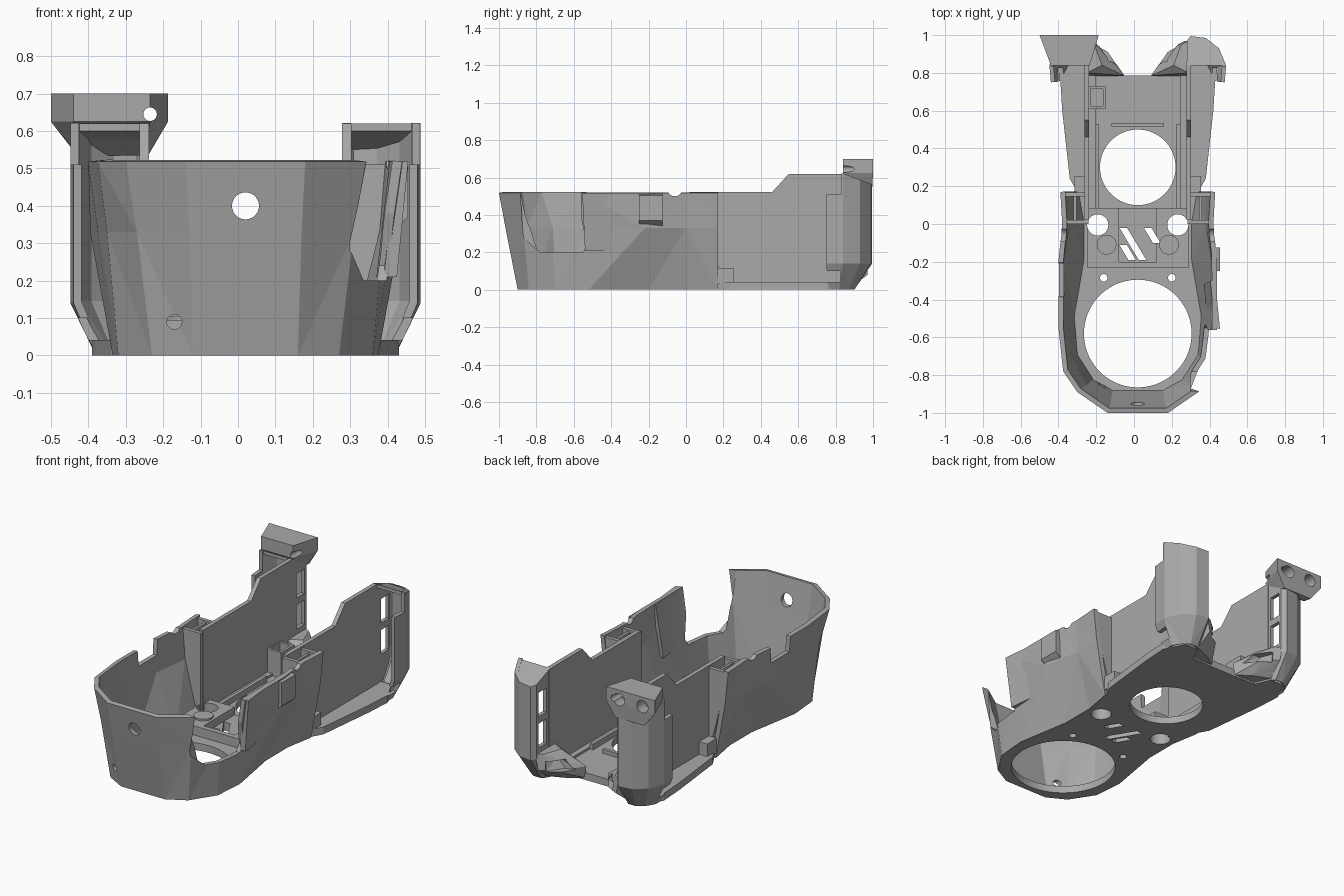
import bpy, bmesh, math

cube = bpy.data.objects.get("Cube")
if cube:
    bpy.data.objects.remove(cube)

CX = 0.02  # symmetry plane of the housing
grey = bpy.data.materials.new("plain_grey")
grey.use_nodes = True
grey.diffuse_color = (0.4, 0.4, 0.4, 1)
grey.node_tree.nodes["Principled BSDF"].inputs["Base Color"].default_value = grey.diffuse_color


def finish(name, bm, recalc=True):
    if recalc:
        bmesh.ops.recalc_face_normals(bm, faces=bm.faces)
    me = bpy.data.meshes.new(name)
    bm.to_mesh(me)
    bm.free()
    me.materials.append(grey)
    ob = bpy.data.objects.new(name, me)
    bpy.context.collection.objects.link(ob)
    return ob


def prism(name, pts, a, b, axis="z"):
    """Extrude a 2D outline from a to b along an axis."""
    place = {"z": lambda p, t: (p[0], p[1], t),
             "x": lambda p, t: (t, p[0], p[1]),
             "y": lambda p, t: (p[0], t, p[1])}[axis]
    bm = bmesh.new()
    lo = [bm.verts.new(place(p, a)) for p in pts]
    hi = [bm.verts.new(place(p, b)) for p in pts]
    bm.faces.new(lo)
    bm.faces.new(hi)
    for i in range(len(pts)):
        j = (i + 1) % len(pts)
        bm.faces.new((lo[i], lo[j], hi[j], hi[i]))
    return finish(name, bm)


def box(name, x, y, z):
    return prism(name, [(x[0], y[0]), (x[1], y[0]), (x[1], y[1]), (x[0], y[1])], *z)


def disc(name, u, v, r, a, b, axis="z", n=56):
    ring = [(u + r * math.cos(k * math.tau / n), v + r * math.sin(k * math.tau / n)) for k in range(n)]
    return prism(name, ring, a, b, axis)


def hull(name, pts):
    bm = bmesh.new()
    for p in pts:
        bm.verts.new(p)
    bmesh.ops.convex_hull(bm, input=bm.verts)
    return finish(name, bm)


def bake(ob):
    dg = bpy.context.evaluated_depsgraph_get()
    me = bpy.data.meshes.new_from_object(ob.evaluated_get(dg))
    ob.modifiers.clear()
    ob.data = me


def cut(ob, *cutters):
    for c in cutters:
        mod = ob.modifiers.new("cut", "BOOLEAN")
        mod.operation, mod.solver, mod.object = "DIFFERENCE", "EXACT", c
        bake(ob)
        bpy.data.objects.remove(c)


def skin(name, rings, thick):
    """Loft open rings upward and thicken inward."""
    bm = bmesh.new()
    rows = [[bm.verts.new(p) for p in r] for r in rings]
    for lo, hi in zip(rows, rows[1:]):
        for i in range(len(lo) - 1):
            bm.faces.new((lo[i], lo[i + 1], hi[i + 1], hi[i]))
    bmesh.ops.triangulate(bm, faces=bm.faces)
    ob = finish(name, bm, False)
    mod = ob.modifiers.new("wall", "SOLIDIFY")
    mod.thickness, mod.offset, mod.use_even_offset = thick, -1, True
    bake(ob)
    return ob


def side(pts, s):
    return [(CX + s * p[0], p[1]) for p in pts]


def both(half):
    """Full outline, left edge to right edge, from a half outline."""
    return side(half[::-1], -1) + side(half, 1)


def lift(pts, z):
    return [(x, y, z) for x, y in pts]


# faceted front shell
low = [(.14, -.90), (.25, -.84), (.34, -.70), (.355, -.52), (.30, -.20), (.30, .0), (.33, .17)]
mid = [(.15, -.965), (.29, -.87), (.37, -.72), (.395, -.53), (.415, -.22), (.385, .0), (.39, .17)]
top = [(.16, -1.0), (.32, -.89), (.395, -.78), (.42, -.55), (.42, -.20), (.40, .0), (.41, .17)]
shell = skin("front_shell", [lift(both(low), 0), lift(both(mid), .33), lift(both(top), .518)], .026)
notch = [(-.89, .6), (-.87, .28), (-.78, .2), (-.55, .2), (-.53, .24), (-.56, .38), (-.56, .6)]
cut(shell,
    prism("notch", notch, .3, .7, "x"),
    prism("dip", [(-.39, .6), (-.38, .43), (-.21, .43), (-.2, .6)], -.6, -.3, "x"),
    disc("front_hole", .02, .40, .036, -1.1, -.8, "y"),
    disc("cable_hole", -.17, .09, .02, -1.1, -.75, "y"),
    disc("rim_dip", -.06, .54, .04, -.6, .6, "x"))
hull("notch_lip", lift([(.405, -.30), (.43, -.30), (.425, -.55), (.455, -.555)], .518)
     + lift([(.37, -.32), (.40, -.32), (.39, -.54), (.425, -.54)], .21))

# floor plate with fan openings, screw holes and vents
rear = [(.36, .24), (.40, .60), (.41, .76), (.35, .88), (.26, .88), (.22, .79), (.07, .785)]
floor = prism("floor_plate", both([(x - .006, y + .006) for x, y in low] + rear), 0, .042)
cut(floor,
    disc("big_fan", CX, -.58, .285, -.1, .2, n=80),
    disc("small_fan", CX, .30, .20, -.1, .2, n=80))

# raised mounting platform
pad = box("mounting_platform", (-.25, .29), (-.23, .085), (.03, .095))
cut(pad, disc("big_fan", CX, -.58, .30, -.1, .2), disc("small_fan", CX, .30, .215, -.1, .2),
    box("pad_recess", (-.08, .12), (-.2, .2), (.05, .2)))
for part in (floor, pad):
    for s in (-1, 1):
        cut(part, disc("screw", CX + s * .212, -.005, .056, -.1, .2))
        cut(part, disc("pin", CX + s * .18, -.285, .02, -.1, .2))
    for k, (y0, y1) in enumerate([(-.19, -.11), (-.19, -.02), (-.10, -.02)]):
        x0 = -.03 + .055 * k + (.02 if k == 2 else 0)
        slope = (y1 - y0) * .6
        cut(part, prism("vent", [(x0, y0), (x0 + .04, y0), (x0 + .04 - slope, y1), (x0 - slope, y1)], -.1, .2))

wall = [(.02, .03), (.86, .03), (.86, .61), (.84, .62), (.55, .62), (.46, .522), (.02, .522)]
r_low = [(.40, .76), (.40, .82), (.37, .87), (.33, .90), (.28, .90), (.26, .88), (.26, .84)]
r_mid = [(.46, .75), (.468, .84), (.43, .93), (.36, .985), (.28, .995), (.26, .97), (.26, .84)]
for s, tag in ((1, "left"), (-1, "right")):
    def xs(a, b):
        return sorted((CX + s * a, CX + s * b))

    # inner side wall and duct pocket
    prism("side_wall_" + tag, wall, *xs(.258, .283), "x")
    for y in (0, .145):
        prism("pocket_wall_" + tag, side([(.262, .03), (.285, .03), (.365, .33), (.385, .51), (.262, .51)], s),
              y, y + .022, "y")
    box("pocket_divider_" + tag, xs(.325, .34), (.01, .15), (.2, .5))
    box("side_step_" + tag, xs(.275, .335), (.165, .255), (.03, .115))
    disc("pad_boss_" + tag, CX + s * .165, -.11, .052, .08, .105)

    # rear duct shell with slots, sloped rim and stepped front edge
    flip = slice(None, None, s)
    rings = [lift(side(p, s)[flip], z) for p, z in ((r_low, 0), (r_mid, .14), (r_mid, .622))]
    duct = skin("rear_duct_" + tag, rings, .022)
    cut(duct, prism("rim_slope", [(.84, .622), (1.1, .525), (1.1, .8), (.84, .8)], -.7, .7, "x"),
        box("upper_step", xs(.3, .6), (.6, .83), (.51, .8)),
        box("lower_step", xs(.3, .6), (.6, .825), (.042, .1)))
    for z in (.20, .38):
        cut(duct, box("slot", xs(.2, .32), (.88, .95), (z, z + .14)))
    hull("duct_lid_" + tag, [(x, y, .62 - (y - .84) * .375 - t) for x, y in side(r_mid[1:], s) for t in (0, .02)])

    # angled air nozzle
    inner = [(.07, .785), (.17, .93), (.25, .97), (.27, .80)]
    noz = hull("air_nozzle_" + tag, lift(side([(.08, .78), (.16, .84), (.26, .88), (.27, .78)], s), .01)
               + lift(side(inner, s), .08) + lift(side([(.19, .84), (.23, .95), (.27, .97), (.27, .80)], s), .17))
    cut(noz, hull("mouth", lift(side([(.10, .83), (.15, .95), (.19, .99), (.22, .94), (.16, .85)], s), .07)
                  + lift(side([(.15, .86), (.18, .95), (.20, .98), (.23, .93), (.20, .86)], s), .13)))

    # rails beside the small fan opening
    box("fan_rail_" + tag, xs(.205, .225), (.08, .53), (.03, .075))
    box("wall_ledge_" + tag, xs(.225, .262), (.06, .84), (.03, .055))
box("rear_fan_rail", (-.12, .16), (.515, .535), (.03, .065))

# small connector housing on the right wall
plug = box("connector_box", (-.245, -.15), (.61, .73), (.03, .19))
cut(plug, box("plug_void", (-.23, -.165), (.625, .715), (.07, .3)))

# outer clip on the left front wall
hull("outer_clip", [(x, y, z) for x, z in ((.41, .52), (.455, .505), (.455, .37), (.41, .33))
                    for y in (-.25, -.125)])

# tall bracket over the right rear duct
outline = [(-.5, 1), (-.187, 1), (-.235, .84), (-.44, .84)]
cap = hull("rear_bracket", lift(outline, .70) + lift(outline, .625)
           + lift([(-.43, .995), (-.24, .995), (-.25, .95), (-.42, .95)], .535))
for x in (-.42, -.27):
    cut(cap, disc("bore", x, .645, .036, .93, 1.1, "y", 32))
cut(cap, disc("thread", -.235, .645, .018, .7, 1.1, "y", 24))
